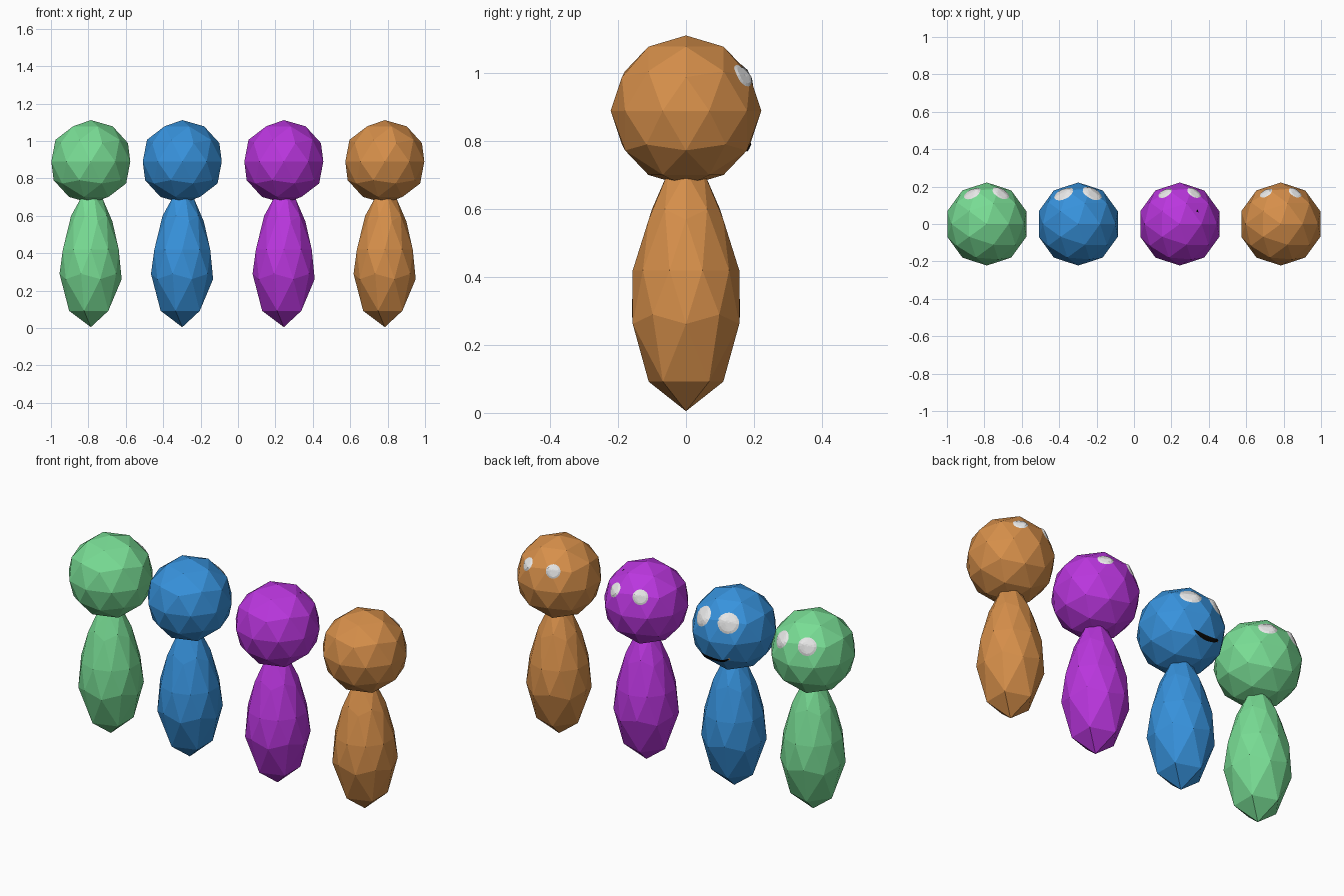
import bpy, bmesh, math
from mathutils import Vector
from mathutils.bvhtree import BVHTree

if "Cube" in bpy.data.objects:
    bpy.data.objects.remove(bpy.data.objects["Cube"])

HEAD_Z, HEAD_R = 0.89, 0.222


def srgb(r, g, b):
    def lin(c):
        c /= 255
        return c / 12.92 if c <= 0.04045 else ((c + 0.055) / 1.055) ** 2.4
    return (lin(r), lin(g), lin(b), 1)


def material(name, rgb):
    m = bpy.data.materials.new(name)
    m.diffuse_color = srgb(*rgb)
    m.use_nodes = True
    m.node_tree.nodes["Principled BSDF"].inputs["Base Color"].default_value = m.diffuse_color
    return m


def make_object(name, bm, mat, x):
    me = bpy.data.meshes.new(name)
    bm.normal_update()
    bm.to_mesh(me)
    bm.free()
    me.materials.append(mat)
    ob = bpy.data.objects.new(name, me)
    ob.location.x = x
    bpy.context.collection.objects.link(ob)
    return ob


def head_mesh():
    bm = bmesh.new()
    bmesh.ops.create_icosphere(bm, subdivisions=2, radius=HEAD_R)
    bmesh.ops.translate(bm, verts=bm.verts, vec=(0, 0, HEAD_Z))
    return bm


# body profile: height on the unit icosphere -> (z, width factor)
PROFILE = [(-1, 0.005, 0.22), (-0.851, 0.092, 0.22), (-0.526, 0.262, 0.194),
           (-0.447, 0.29, 0.187), (0, 0.42, 0.157), (0.447, 0.57, 0.129),
           (0.526, 0.60, 0.124), (0.851, 0.71, 0.105), (1, 0.75, 0.1)]


def body_mesh():
    bm = bmesh.new()
    bmesh.ops.create_icosphere(bm, subdivisions=2, radius=1)
    for v in bm.verts:
        _, z, f = min(PROFILE, key=lambda p: abs(p[0] - v.co.z))
        v.co = (v.co.x * f, v.co.y * f, z)
    return bm


tmp = head_mesh()
HEAD_TREE = BVHTree.FromBMesh(tmp)
tmp.free()
CENTRE = Vector((0, 0, HEAD_Z))


def on_head(offset, lift=0.004):
    """Project an offset from the head centre onto the head facets."""
    d = Vector(offset).normalized()
    hit = HEAD_TREE.ray_cast(CENTRE + d, -d)[0]
    return hit + d * lift


def spot(name, mat, x, offset, radius, segs=16, rings=4):
    """Thin round patch that follows the head surface."""
    d = Vector(offset).normalized()
    side = d.cross(Vector((0, 0, 1))).normalized()
    up = side.cross(d)
    bm = bmesh.new()
    mid = bm.verts.new(on_head(d))
    prev = None
    for k in range(1, rings + 1):
        r = radius * k / rings
        lift = 0.001 if k == rings else 0.004
        ring = []
        for i in range(segs):
            a = 2 * math.pi * i / segs
            ring.append(bm.verts.new(on_head(
                d * 0.215 + (side * math.cos(a) + up * math.sin(a)) * r, lift)))
        for i in range(segs):
            j = (i + 1) % segs
            if prev:
                bm.faces.new((prev[i], ring[i], ring[j], prev[j]))
            else:
                bm.faces.new((mid, ring[i], ring[j]))
        prev = ring
    bmesh.ops.recalc_face_normals(bm, faces=bm.faces)
    for f in bm.faces:
        f.normal_update()
    if sum(f.normal.dot(d) for f in bm.faces) < 0:
        bmesh.ops.reverse_faces(bm, faces=bm.faces)
    return make_object(name, bm, mat, x)


def smile(name, mat, x):
    """Thin crescent that follows the head surface."""
    bm = bmesh.new()
    n, prev = 20, None
    for i in range(n + 1):
        t = -1 + 2 * i / n
        mx = -0.012 + 0.08 * t
        mz = -0.108 + 0.016 * t * t
        h = 0.014 * math.sqrt(max(0.02, 1 - t * t))
        pair = [bm.verts.new(on_head((mx, 0.18, mz + s * h))) for s in (-1, 0, 1)]
        if prev:
            for k in range(2):
                bm.faces.new((prev[k], prev[k + 1], pair[k + 1], pair[k]))
        prev = pair
    bm.normal_update()
    if sum(f.normal.y for f in bm.faces) < 0:
        bmesh.ops.reverse_faces(bm, faces=bm.faces)
    return make_object(name, bm, mat, x)


green = material("green", (120, 220, 148))
blue = material("blue", (55, 146, 220))
purple = material("purple", (186, 54, 222))
orange = material("orange", (214, 143, 74))
white = material("eye white", (231, 231, 231))
black = material("black", (8, 8, 8))

# four figures: name, colour, x position, eye radius
FIGURES = [("green", green, -0.787, 0.050), ("blue", blue, -0.298, 0.058),
           ("purple", purple, 0.245, 0.041), ("orange", orange, 0.785, 0.038)]

for name, mat, x, eye_r in FIGURES:
    make_object(name + "_body", body_mesh(), mat, x)
    make_object(name + "_head", head_mesh(), mat, x)
    for side, sx in (("left", -0.079), ("right", 0.076)):
        spot(f"{name}_{side}_eye", white, x, (sx, 0.165, 0.103), eye_r)

# mouth of the blue figure and small dark fleck on the purple one
smile("blue_mouth", black, -0.298)
spot("blue_mouth_corner", orange, -0.298, (-0.088, 0.172, -0.094), 0.007, 8, 1)
spot("purple_fleck", black, 0.245, (0.095, 0.07, 0.175), 0.01, 3, 1)
